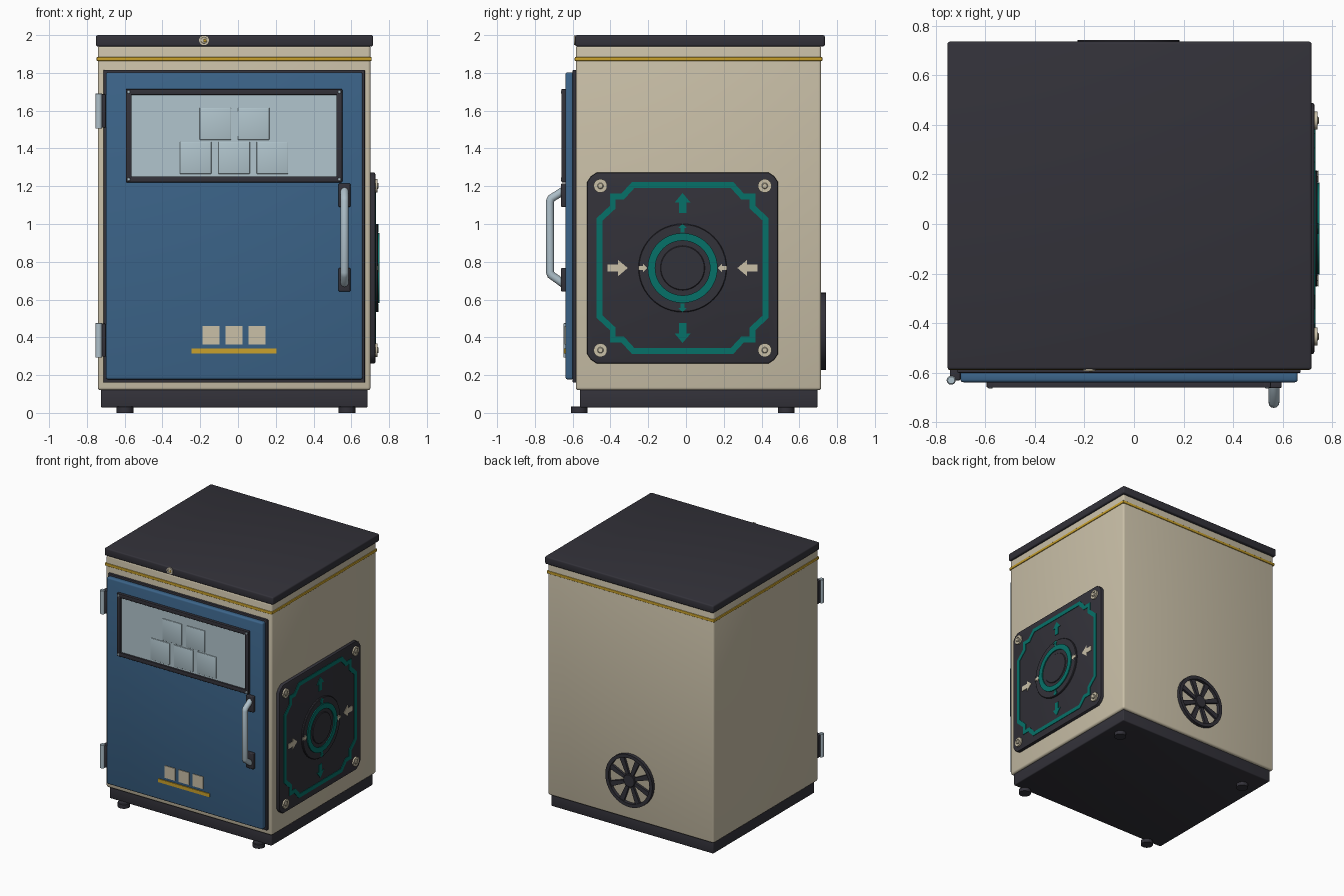
import bpy, bmesh, math
from mathutils import Matrix, Vector

if "Cube" in bpy.data.objects:
    bpy.data.objects.remove(bpy.data.objects["Cube"])

def mat(name, rgb):
    m = bpy.data.materials.new(name)
    m.diffuse_color = (*[(c / 255) ** 2.2 for c in rgb], 1)
    m.use_nodes = True
    m.node_tree.nodes["Principled BSDF"].inputs["Base Color"].default_value = m.diffuse_color
    return m

CREAM = mat("cream paint", (200, 190, 166))
DARK = mat("charcoal", (54, 53, 60))
BLUE = mat("door blue", (62, 100, 136))
TEAL = mat("teal", (14, 112, 104))
GOLD = mat("gold", (200, 160, 48))
GLASS = mat("pale glass", (176, 196, 204))
STEEL = mat("steel", (172, 190, 200))

def finish(name, bm, material, angle=35):
    bmesh.ops.recalc_face_normals(bm, faces=bm.faces)
    me = bpy.data.meshes.new(name)
    bm.to_mesh(me)
    bm.free()
    me.materials.append(material)
    me.shade_smooth()
    me.set_sharp_from_angle(angle=math.radians(angle))
    ob = bpy.data.objects.new(name, me)
    bpy.context.collection.objects.link(ob)
    return ob

def box(name, x, y, z, material, bevel=0.0):
    bm = bmesh.new()
    bmesh.ops.create_cube(bm, size=1)
    for v in bm.verts:
        v.co = [(a + b) / 2 + c * (b - a) for (a, b), c in zip((x, y, z), v.co)]
    if bevel:
        bmesh.ops.bevel(bm, geom=bm.edges[:], offset=bevel, segments=3, profile=0.5, affect='EDGES')
    return finish(name, bm, material)

# local z of a primitive turned to face each side
AXES = {"up": Matrix.Identity(4), "right": Matrix.Rotation(math.pi / 2, 4, 'Y'),
        "front": Matrix.Rotation(math.pi / 2, 4, 'X'), "back": Matrix.Rotation(-math.pi / 2, 4, 'X')}

def lathe(name, centre, facing, profile, material, steps=48):
    """Spin a closed (radius, height) profile around the facing axis."""
    bm = bmesh.new()
    rings = []
    for i in range(steps):
        a = math.tau * i / steps
        rings.append([bm.verts.new((r * math.cos(a), r * math.sin(a), h)) for r, h in profile])
    n = len(profile)
    for i in range(steps):
        p, q = rings[i], rings[(i + 1) % steps]
        for j in range(n):
            k = (j + 1) % n
            bm.faces.new((p[j], q[j], q[k], p[k]))
    bmesh.ops.remove_doubles(bm, verts=bm.verts, dist=1e-5)
    bmesh.ops.transform(bm, matrix=Matrix.Translation(centre) @ AXES[facing], verts=bm.verts)
    return finish(name, bm, material)

def disc(name, centre, facing, r, h, material, bev=0.004):
    return lathe(name, centre, facing, [(0, 0), (r, 0), (r, h - bev), (r - bev, h), (0, h)], material)

def ring(name, centre, facing, r0, r1, h, material):
    return lathe(name, centre, facing, [(r0, 0), (r1, 0), (r1, h), (r0, h)], material)

def side_plate(name, pts, x0, x1, material, bevel=0.0):
    """Extrude a (y, z) outline along x."""
    bm = bmesh.new()
    f = bm.faces.new([bm.verts.new((x0, y, z)) for y, z in pts])
    new = bmesh.ops.extrude_face_region(bm, geom=[f])["geom"]
    top = [v for v in new if isinstance(v, bmesh.types.BMVert)]
    bmesh.ops.translate(bm, vec=(x1 - x0, 0, 0), verts=top)
    if bevel:
        rim = [e for e in bm.edges if all(v in top for v in e.verts)]
        bmesh.ops.bevel(bm, geom=rim, offset=bevel, segments=2, profile=0.5, affect='EDGES')
    return finish(name, bm, material)

def frame(name, x0, x1, z0, z1, w, y0, y1, material):
    for n, x, z in (("left", (x0, x0 + w), (z0, z1)), ("right", (x1 - w, x1), (z0, z1)),
                    ("bottom", (x0, x1), (z0, z0 + w)), ("top", (x0, x1), (z1 - w, z1))):
        box(f"{name}_{n}", x, (y0, y1), z, material, 0.004)

# cabinet shell, lid, plinth, trim and feet
box("cabinet_body", (-0.742, 0.702), (-0.583, 0.716), (0.12, 1.945), CREAM, 0.015)
box("lid", (-0.752, 0.716), (-0.587, 0.735), (1.94, 2.0), DARK, 0.01)
box("plinth", (-0.725, 0.686), (-0.562, 0.696), (0.028, 0.125), DARK, 0.008)
box("gold_band", (-0.748, 0.708), (-0.589, 0.722), (1.863, 1.884), GOLD, 0.004)
for x in (-0.598, 0.577):
    for y in (-0.565, 0.53):
        disc("foot", (x, y, 0), "up", 0.044, 0.035, DARK)

# lid button
ring("lid_button_rim", (-0.18, -0.585, 1.973), "front", 0.017, 0.026, 0.008, CREAM)
disc("lid_button", (-0.18, -0.585, 1.973), "front", 0.018, 0.006, CREAM, 0.002)
disc("lid_button_dot", (-0.175, -0.59, 1.971), "front", 0.008, 0.004, GOLD, 0.001)

# door with surround
box("door_surround", (-0.712, 0.672), (-0.6, -0.57), (0.16, 1.816), DARK, 0.005)
box("door", (-0.70, 0.66), (-0.638, -0.595), (0.177, 1.803), BLUE, 0.012)

# window with raised blocks behind a screwed frame
frame("window_frame", -0.594, 0.552, 1.221, 1.714, 0.031, -0.66, -0.632, DARK)
box("window_glass", (-0.57, 0.53), (-0.646, -0.63), (1.24, 1.69), GLASS)
for z, xs in ((1.445, (-0.12, 0.083)), (1.265, (-0.224, -0.02, 0.182))):
    for x in xs:
        box("window_block", (x - 0.083, x + 0.083), (-0.651, -0.64), (z, z + 0.17), GLASS, 0.003)
for x in (-0.579, 0.537):
    for z in (1.236, 1.699):
        disc("window_screw", (x, -0.658, z), "front", 0.009, 0.005, STEEL, 0.002)

# door decals
for x in (-0.143, -0.021, 0.101):
    box("door_square", (x - 0.045, x + 0.045), (-0.643, -0.636), (0.363, 0.459), CREAM)
box("door_gold_bar", (-0.246, 0.204), (-0.645, -0.636), (0.315, 0.342), GOLD)

# handle: two mounts and a bent bar
for z0, z1 in ((1.09, 1.214), (0.643, 0.767)):
    box("handle_mount", (0.531, 0.595), (-0.662, -0.632), (z0, z1), DARK, 0.006)
cu = bpy.data.curves.new("handle_bar", 'CURVE')
cu.dimensions = '3D'
cu.bevel_depth, cu.bevel_resolution, cu.use_fill_caps = 0.022, 4, True
path = [(-0.65, 1.175), (-0.714, 1.135), (-0.72, 1.12), (-0.72, 0.745), (-0.714, 0.73), (-0.65, 0.685)]
sp = cu.splines.new('POLY')
sp.points.add(len(path) - 1)
for p, (y, z) in zip(sp.points, path):
    p.co = (0.564, y, z, 1)
cu.materials.append(STEEL)
bpy.context.collection.objects.link(bpy.data.objects.new("handle_bar", cu))

# hinges
for z0, z1 in ((1.505, 1.692), (0.293, 0.477)):
    box("hinge_leaf", (-0.742, -0.70), (-0.63, -0.58), (z0 + 0.005, z1 - 0.005), DARK, 0.004)
    disc("hinge_barrel", (-0.737, -0.63, z0), "up", 0.018, z1 - z0, STEEL)

# right side panel with chamfered corners
CY, CZ, H, C = -0.018, 0.767, 0.506, 0.052
corner = [(H - C, H), (H - C * 0.4, H - C * 0.4), (H, H - C)]

def four_way(quarter):
    """Mirror a top-right corner into a closed outline around the panel centre."""
    pts = list(quarter)
    pts += [(a, -b) for a, b in reversed(quarter)]
    pts += [(-a, -b) for a, b in quarter]
    pts += [(-a, b) for a, b in reversed(quarter)]
    return [(CY + a, CZ + b) for a, b in pts]

side_plate("side_panel", four_way(corner), 0.69, 0.727, DARK, 0.008)

# teal stepped outline: mitred band around the panel
line = [Vector(p) for p in four_way([(0.262, 0.439), (0.318, 0.378), (0.37, 0.378),
                                     (0.37, 0.322), (0.439, 0.258)])]
bm = bmesh.new()
pairs = []
for i, p in enumerate(line):
    d0, d1 = (p - line[i - 1]).normalized(), (line[(i + 1) % len(line)] - p).normalized()
    n0, n1 = Vector((-d0.y, d0.x)), Vector((-d1.y, d1.x))
    m = (n0 + n1) / (1 + n0.dot(n1)) * 0.0155
    pairs.append([bm.verts.new((0.727, *(p + s * m))) for s in (1, -1)])
for i, (a, b) in enumerate(pairs):
    c, d = pairs[(i + 1) % len(pairs)]
    bm.faces.new((a, b, d, c))
ext = bmesh.ops.extrude_face_region(bm, geom=bm.faces[:])["geom"]
bmesh.ops.translate(bm, vec=(0.004, 0, 0), verts=[v for v in ext if isinstance(v, bmesh.types.BMVert)])
finish("teal_outline", bm, TEAL)

# corner bolts
for y in (-0.435, 0.435):
    for z in (-0.435, 0.435):
        c = (0.725, CY + y, CZ + z)
        ring("bolt_washer", c, "right", 0.022, 0.036, 0.014, CREAM)
        disc("bolt_seat", c, "right", 0.024, 0.009, CREAM, 0.002)
        disc("bolt_head", c, "right", 0.016, 0.02, CREAM)

# central dial
HUB = (0.722, CY, CZ)
disc("dial_base", HUB, "right", 0.234, 0.018, DARK)
ring("dial_teal_ring", HUB, "right", 0.145, 0.185, 0.026, TEAL)
disc("dial_centre", HUB, "right", 0.118, 0.024, DARK)

# arrows: teal point outwards, cream point inwards
def arrow(name, turn, r0, r1, w, x, material, inward):
    tip, tail = (r0, r1) if inward else (r1, r0)
    neck = tip + (tail - tip) * 0.48
    pts = [(tip, 0), (neck, w), (neck, w * 0.45), (tail, w * 0.45),
           (tail, -w * 0.45), (neck, -w * 0.45), (neck, -w)]
    c, s = round(math.cos(turn)), round(math.sin(turn))
    side_plate(name, [(CY + a * c - b * s, CZ + a * s + b * c) for a, b in pts], x, x + 0.005, material)

for k in range(4):
    inward = k % 2 == 0
    m = CREAM if inward else TEAL
    arrow("large_arrow", k * math.pi / 2, 0.29, 0.397, 0.043, 0.726, m, inward)
    arrow("small_arrow", k * math.pi / 2, 0.187, 0.234, 0.023, 0.739, m, inward)

# rear fan grille
FAN = (-0.022, 0.712, 0.432)
ring("fan_rim", FAN, "back", 0.178, 0.205, 0.03, DARK)
disc("fan_hub", FAN, "back", 0.05, 0.03, DARK)
for k in range(8):
    bm = bmesh.new()
    bmesh.ops.create_cube(bm, size=1)
    for v in bm.verts:
        far = v.co.x > 0
        v.co = (0.185 if far else 0.03, v.co.y * (0.042 if far else 0.024), 0.011 + v.co.z * 0.022)
    bmesh.ops.transform(bm, verts=bm.verts, matrix=Matrix.Translation(FAN) @ AXES["back"]
                        @ Matrix.Rotation(math.tau * (k + 0.5) / 8, 4, 'Z'))
    finish("fan_spoke", bm, DARK)
